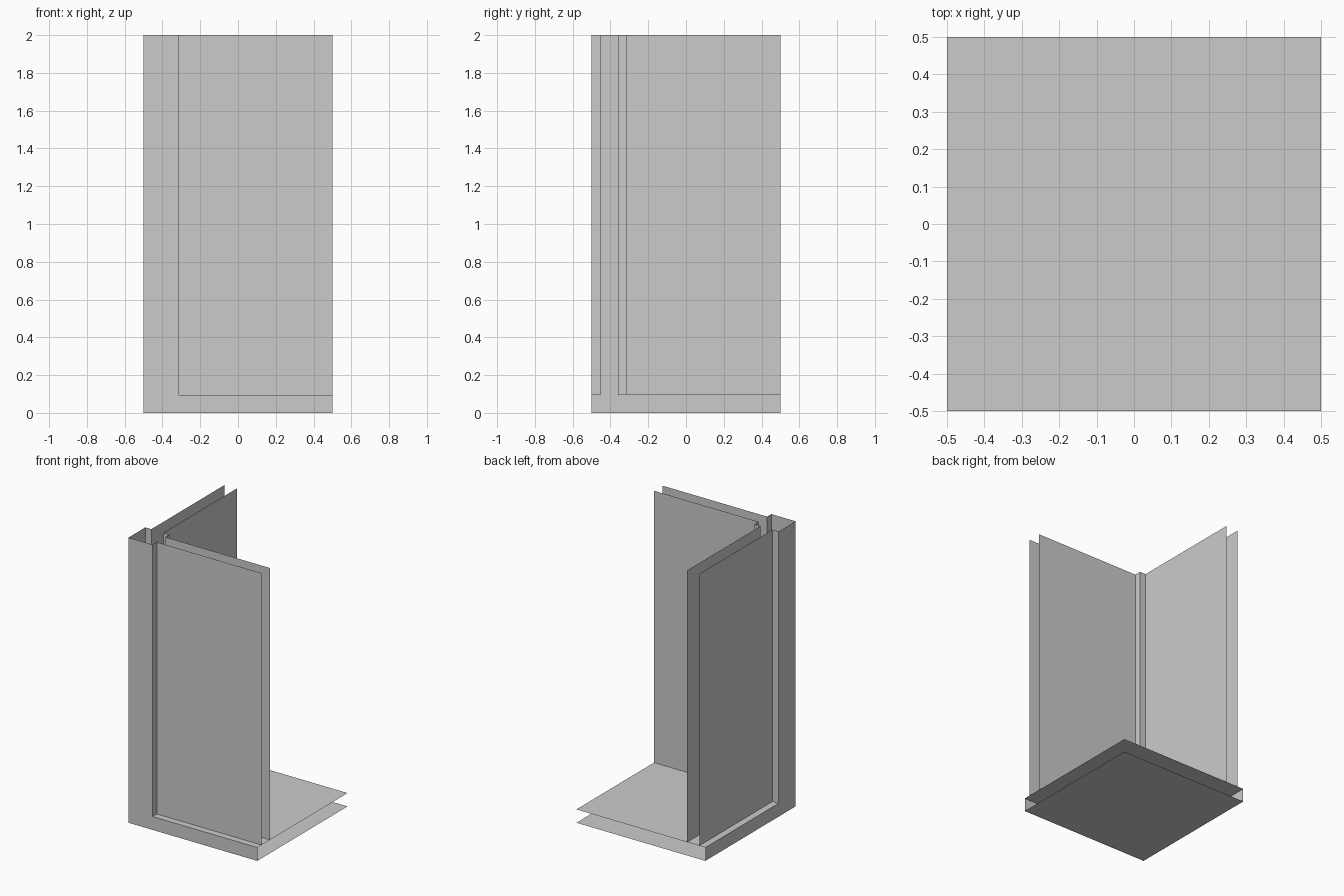
import bpy

if "Cube" in bpy.data.objects:
    bpy.data.objects.remove(bpy.data.objects["Cube"], do_unlink=True)

# One plain grey for everything
GREY = (0.6, 0.6, 0.6, 1.0)
grey = bpy.data.materials.new("plain_grey")
grey.use_nodes = True
grey.diffuse_color = GREY
grey.node_tree.nodes["Principled BSDF"].inputs["Base Color"].default_value = GREY

LOW, HIGH, TOP = -0.5, 0.5, 2.0
SLAB = 3 / 32                  # slab and wall thickness
POST = LOW + 6 / 32            # inner side of the corner post
OUTER = LOW + 1.5 / 32         # outer skin of the walls
INNER = OUTER + SLAB           # inner skin of the walls


def make_object(name, verts, faces):
    mesh = bpy.data.meshes.new(name)
    mesh.from_pydata(verts, [], faces)
    mesh.materials.append(grey)
    mesh.update()
    obj = bpy.data.objects.new(name, mesh)
    bpy.context.collection.objects.link(obj)
    return obj


def upright_sheet(name, path, z0, z1):
    """Extrude an open plan outline upward into a thin sheet."""
    n = len(path)
    verts = [(x, y, z) for z in (z0, z1) for x, y in path]
    faces = [(i, i + 1, n + i + 1, n + i) for i in range(n - 1)]
    return make_object(name, verts, faces)


def level_sheet(name, z, up):
    corners = [(LOW, LOW, z), (HIGH, LOW, z), (HIGH, HIGH, z), (LOW, HIGH, z)]
    return make_object(name, corners, [(0, 1, 2, 3) if up else (3, 2, 1, 0)])


# Hollow floor slab, open on the two far sides
level_sheet("floor_top", SLAB, True)
level_sheet("floor_bottom", 0, False)
upright_sheet("floor_edge", [(LOW, HIGH), (LOW, LOW), (HIGH, LOW)], 0, SLAB)

# Corner post, open where each wall joins it
upright_sheet("post_outer_shell",
              [(OUTER, POST), (LOW, POST), (LOW, LOW), (POST, LOW), (POST, OUTER)],
              SLAB, TOP)
upright_sheet("post_inner_corner",
              [(POST, INNER), (POST, POST), (INNER, POST)], SLAB, TOP)

# Two hollow walls, each with an outer and an inner skin
for skin, d in (("outer", OUTER), ("inner", INNER)):
    front, side = [(POST, d), (HIGH, d)], [(d, HIGH), (d, POST)]
    if skin == "inner":
        front.reverse()
        side.reverse()
    upright_sheet("front_wall_" + skin, front, SLAB, TOP)
    upright_sheet("side_wall_" + skin, side, SLAB, TOP)
